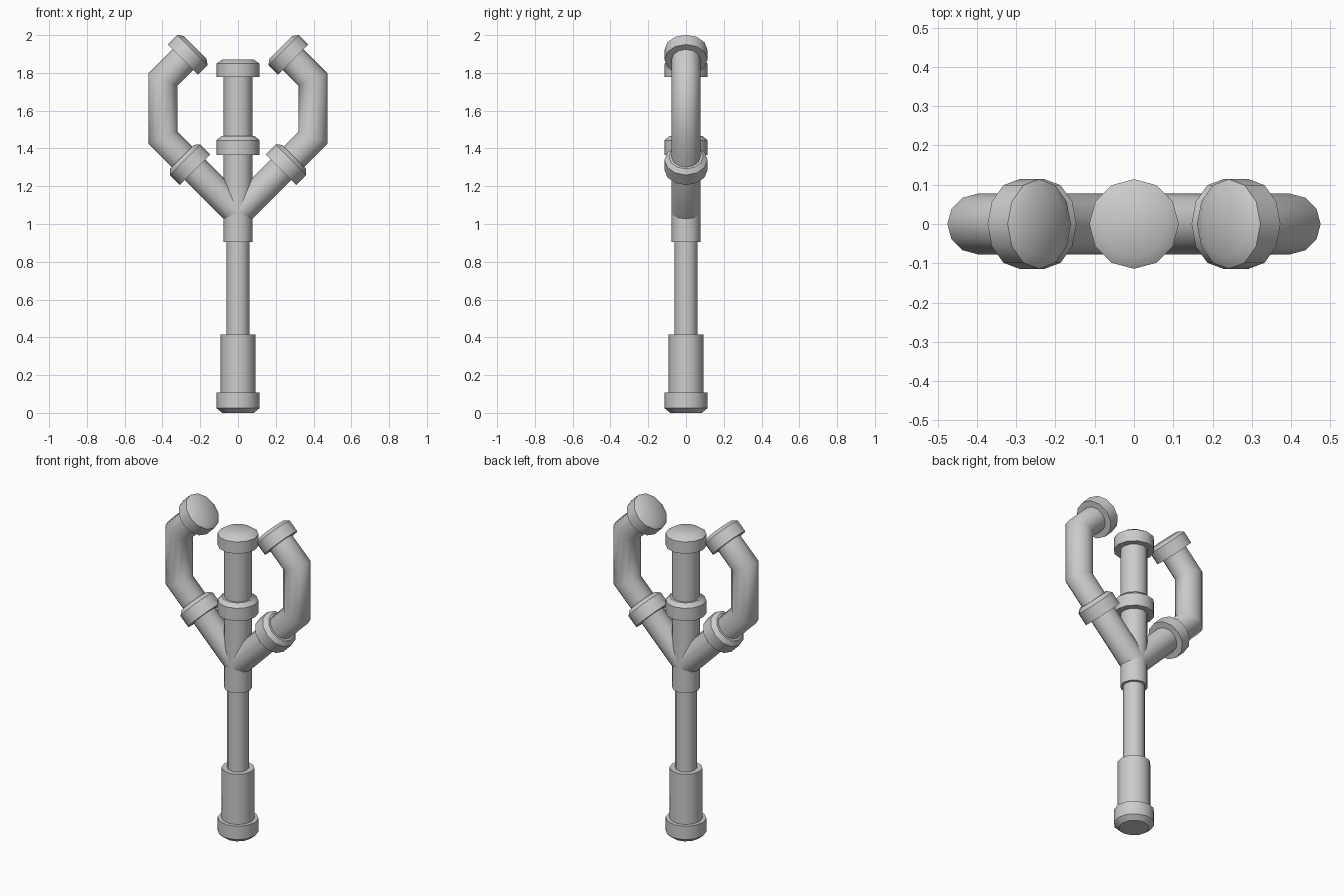
import bpy, bmesh, math
from mathutils import Vector

SIDES = 12
TUBE_R = 0.077
CAP_R = 0.114
D = math.sqrt(0.5)

cube = bpy.data.objects.get("Cube")
if cube:
    bpy.data.objects.remove(cube, do_unlink=True)

grey = bpy.data.materials.new("plain grey")
grey.use_nodes = True
colour = (0.6, 0.6, 0.6, 1)
grey.diffuse_color = colour
grey.node_tree.nodes["Principled BSDF"].inputs["Base Color"].default_value = colour


def sweep(name, stations, smooth_angle):
    """Skin rings along a path in the XZ plane; stations are (x, z, radius).
    Rings at bends are mitred so the tube keeps its width."""
    pts = [Vector((x, 0, z)) for x, z, r in stations]
    bm = bmesh.new()
    rings = []
    for i, p in enumerate(pts):
        into = (p - pts[i - 1]).normalized() if i else (pts[1] - p).normalized()
        out = (pts[i + 1] - p).normalized() if i + 1 < len(pts) else into
        along = (into + out).normalized()
        across = Vector((along.z, 0, -along.x)) / along.dot(into)
        r = stations[i][2]
        ring = []
        for k in range(SIDES):
            a = math.tau * k / SIDES
            ring.append(bm.verts.new(p + across * r * math.cos(a)
                                     + Vector((0, r * math.sin(a), 0))))
        rings.append(ring)
    for low, high in zip(rings, rings[1:]):
        for k in range(SIDES):
            n = (k + 1) % SIDES
            bm.faces.new((low[k], low[n], high[n], high[k]))
    bm.faces.new(rings[0])
    bm.faces.new(rings[-1])
    bmesh.ops.recalc_face_normals(bm, faces=bm.faces)
    mesh = bpy.data.meshes.new(name)
    bm.to_mesh(mesh)
    bm.free()
    mesh.materials.append(grey)
    obj = bpy.data.objects.new(name, mesh)
    bpy.context.collection.objects.link(obj)
    bpy.ops.object.select_all(action='DESELECT')
    obj.select_set(True)
    bpy.context.view_layer.objects.active = obj
    bpy.ops.object.shade_smooth_by_angle(angle=math.radians(smooth_angle))
    return obj


def tube(name, points, radius=TUBE_R):
    return sweep(name, [(x, z, radius) for x, z in points], 50)


def cap(name, x, z, dx, dz, straight=0.072, bevel=0.02, rim=0.084):
    """Short collar with one chamfered end, pointing along (dx, dz)."""
    end = straight + bevel
    return sweep(name, [(x, z, CAP_R),
                        (x + dx * straight, z + dz * straight, CAP_R),
                        (x + dx * end, z + dz * end, rim)], 35)


# Handle
cap("pommel", 0, 0.107, 0, -1, 0.082, 0.025)
tube("grip", [(0, 0.1), (0, 0.415)], 0.092)
tube("shaft", [(0, 0.4), (0, 0.92)], 0.061)

# Centre prong
tube("centre_pipe", [(0, 0.905), (0, 1.8)])
cap("centre_collar", 0, 1.365, 0, 1, 0.078, 0.022, 0.09)
cap("centre_cap", 0, 1.778, 0, 1)

# Bent side prongs
for side, s in (("left", 1), ("right", -1)):
    tube(side + "_pipe", [(0, 1.06), (s * 0.398, 1.458),
                          (s * 0.398, 1.764), (s * 0.28, 1.882)])
    cap(side + "_collar", s * 0.227, 1.287, s * D, D, 0.075, 0.022, 0.09)
    cap(side + "_cap", s * 0.292, 1.87, -s * D, D)
